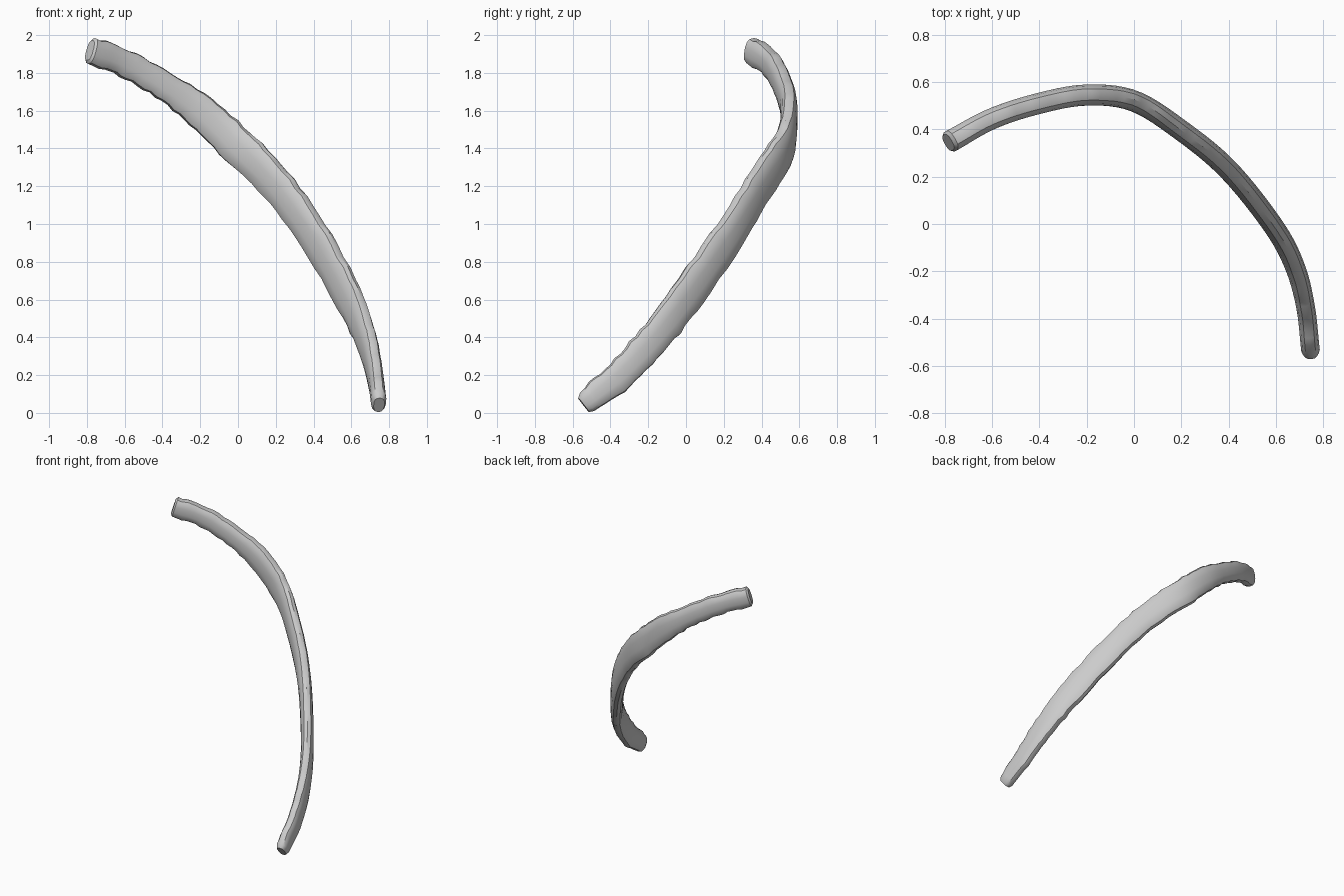
import bpy, bmesh, math, random
from mathutils import Vector

random.seed(4)
cube = bpy.data.objects.get("Cube")
if cube:
    bpy.data.objects.remove(cube, do_unlink=True)

# Centreline stations: x, y, z, blade width, thickness
STATIONS = [
    (-.775, .35, 1.915, .150, .095),
    (-.60, .445, 1.85, .148, .09),
    (-.40, .51, 1.735, .152, .09),
    (-.20, .545, 1.595, .178, .09),
    (0, .52, 1.41, .205, .09),
    (.20, .395, 1.21, .198, .09),
    (.40, .228, .94, .195, .09),
    (.59, -.01, .60, .195, .088),
    (.68, -.18, .38, .18, .085),
    (.725, -.35, .20, .165, .08),
    (.745, -.525, .06, .13, .08),
]
SIDES, STEPS = 14, 6


def spline(points, steps):
    """Catmull-Rom samples through points of any dimension."""
    pts = [Vector(p) for p in points]
    pts = [2 * pts[0] - pts[1]] + pts + [2 * pts[-1] - pts[-2]]
    out = []
    for a, b, c, d in zip(pts, pts[1:], pts[2:], pts[3:]):
        for i in range(steps):
            t = i / steps
            out.append(.5 * (2 * b + (c - a) * t + (2 * a - 5 * b + 4 * c - d) * t * t
                             + (3 * b - a - 3 * c + d) * t ** 3))
    return out + [pts[-2]]


def rounded(v, power):
    return math.copysign(abs(v) ** power, v)


samples = spline(STATIONS, STEPS)
centres = [Vector(s[:3]) for s in samples]
last = len(samples) - 1

# Loft a flattened oval section along the bone
bm = bmesh.new()
rings = []


def add_ring(i, scale=1, push=0):
    tangent = (centres[min(i + 1, last)] - centres[max(i - 1, 0)]).normalized()
    outward = tangent.cross(Vector((0, 0, -1))).normalized()
    across = outward.cross(tangent)
    if across.z < 0:
        across = -across
    width, thick = samples[i][3] / 2 * scale, samples[i][4] / 2 * scale
    # Worn, uneven rims along both narrow edges
    rim = [random.uniform(-.007, .006) for _ in range(2)]
    ring = []
    for k in range(SIDES):
        a = math.tau * k / SIDES
        up, out = rounded(math.cos(a), .8), rounded(math.sin(a), .75)
        w = width + (rim[0] if up > 0 else rim[1]) * abs(up)
        ring.append(bm.verts.new(centres[i] + across * up * w
                                 + outward * out * thick + tangent * push))
    rings.append(ring)


add_ring(0, .8, -.012)
for i in range(last + 1):
    add_ring(i)
add_ring(last, .72, .025)

for a, b in zip(rings, rings[1:]):
    for k in range(SIDES):
        n = (k + 1) % SIDES
        bm.faces.new((a[k], a[n], b[n], b[k]))
bm.faces.new(rings[0])
bm.faces.new(rings[-1])
bmesh.ops.recalc_face_normals(bm, faces=bm.faces)

mesh = bpy.data.meshes.new("rib_bone")
bm.to_mesh(mesh)
bm.free()
rib = bpy.data.objects.new("rib_bone", mesh)
bpy.context.collection.objects.link(rib)

# Plain grey bone colour
grey = bpy.data.materials.new("bone_grey")
grey.use_nodes = True
colour = (.6, .6, .6, 1)
grey.diffuse_color = colour
grey.node_tree.nodes["Principled BSDF"].inputs["Base Color"].default_value = colour
mesh.materials.append(grey)

bpy.context.view_layer.objects.active = rib
rib.select_set(True)
bpy.ops.object.shade_smooth_by_angle(angle=math.radians(35))
